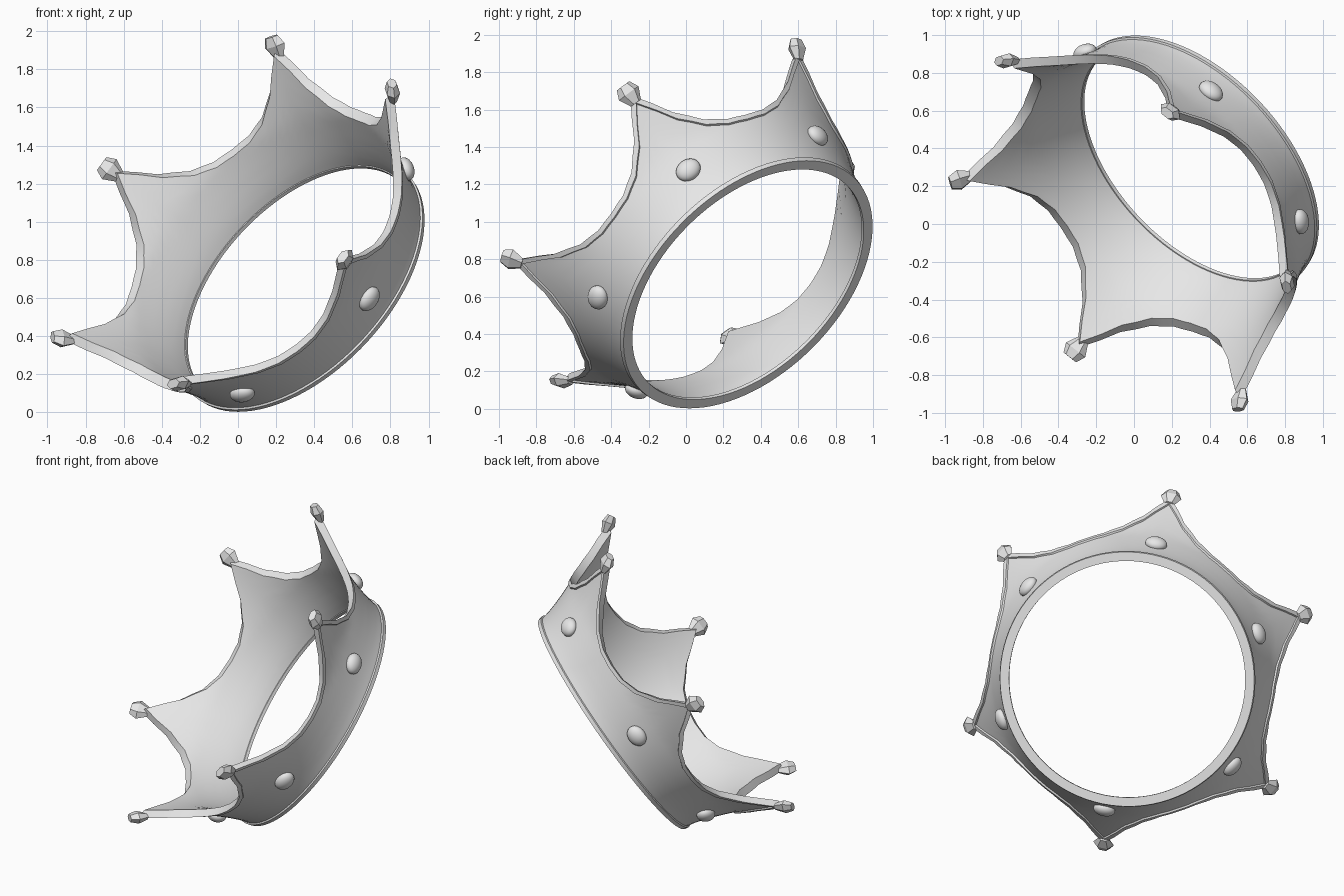
import bpy, bmesh, math
from mathutils import Matrix, Vector

if "Cube" in bpy.data.objects:
    bpy.data.objects.remove(bpy.data.objects["Cube"])

# tilted crown frame: z = crown axis, x = toward one of the six points
axis = Vector((-0.600, -0.562, 0.569)).normalized()
ex = Vector((0.78, -0.24, 0.58))
ex = (ex - axis * ex.dot(axis)).normalized()
ey = axis.cross(ex)
FRAME = Matrix((ex, ey, axis)).transposed().to_4x4()
FRAME.translation = Vector((0.317, 0.315, 0.682))

metal = bpy.data.materials.new("grey_metal")
metal.diffuse_color = (0.8, 0.8, 0.8, 1)
metal.use_nodes = True
metal.node_tree.nodes["Principled BSDF"].inputs["Base Color"].default_value = metal.diffuse_color

PROFILE = [(-.03, .795), (.04, .808), (.1, .825), (.17, .849), (.23, .872), (.3, .90),
           (.37, .94), (.45, .99), (.6, 1.095), (.7, 1.165)]
BASE = -.03


def wall_r(h):
    """Outer radius of the flared wall at height h."""
    for (a, ra), (b, rb) in zip(PROFILE, PROFILE[1:]):
        if h <= b:
            return ra + (rb - ra) * (h - a) / (b - a)
    return PROFILE[-1][1]


def tip_t(k, n):
    """0 in a valley, 1 at a point."""
    return abs(((k / n) % 1) - 0.5) * 2


def top_h(t):
    """Scallop height, in four straight pieces from valley to point."""
    i = min(int(t * 4), 3)
    f = t * 4 - i
    lo, hi = ((j / 4) ** 2.6 for j in (i, i + 1))
    return 0.295 + 0.315 * (lo + (hi - lo) * f)


def finish(name, bm, angle=30):
    bmesh.ops.recalc_face_normals(bm, faces=bm.faces)
    bm.transform(FRAME)
    me = bpy.data.meshes.new(name)
    bm.to_mesh(me)
    bm.free()
    ob = bpy.data.objects.new(name, me)
    bpy.context.collection.objects.link(ob)
    me.materials.append(metal)
    if angle:
        bpy.ops.object.select_all(action='DESELECT')
        ob.select_set(True)
        bpy.context.view_layer.objects.active = ob
        bpy.ops.object.shade_smooth_by_angle(angle=math.radians(angle))
    return ob


def sweep(name, section, n=16):
    """Revolve a closed (r, h) section that may change with t."""
    bm = bmesh.new()
    rings = []
    for k in range(6 * n):
        a = k * math.tau / (6 * n)
        rings.append([bm.verts.new((r * math.cos(a), r * math.sin(a), h))
                      for r, h in section(tip_t(k, n))])
    m = len(rings[0])
    for k, ring in enumerate(rings):
        nxt = rings[(k + 1) % len(rings)]
        for j in range(m):
            i = (j + 1) % m
            bm.faces.new((ring[j], ring[i], nxt[i], nxt[j]))
    return finish(name, bm)


# flared wall with scalloped top and a raised border along its outer edge
def wall_section(t):
    top = top_h(t)
    slope = 0.315 * 2.6 * t ** 1.6 / (0.52 * wall_r(top))
    low = top - .024 * math.sqrt(1 + slope * slope)
    hs = [BASE + .01 + (low - BASE - .01) * i / 12 for i in range(13)]
    outer = [(wall_r(h), h) for h in hs]
    border = [(wall_r(low) + .012, low), (wall_r(top) + .012, top), (wall_r(top) - .045, top)]
    return outer + border + [(wall_r(h) - .045, h) for h in reversed(hs)]


sweep("crown_wall", wall_section)
sweep("base_ring", lambda t: [(.748, BASE), (.805, BASE), (.81, BASE + .025),
                              (.80, BASE + .032), (.748, BASE + .02)])

for i in range(6):
    rot = Matrix.Rotation(i * math.tau / 6, 4, 'Z')
    # smooth oval stone below each point
    bm = bmesh.new()
    bmesh.ops.create_uvsphere(bm, u_segments=24, v_segments=14, radius=1)
    bm.transform(rot @ Matrix.Translation((.858, 0, .17))
                 @ Matrix.Rotation(math.radians(20), 4, 'Y')
                 @ Matrix.Diagonal((.042, .07, .058, 1)))
    finish(f"oval_stone_{i + 1}", bm, 60)

    # faceted finial on each point: six-sided, flattened across the wall
    bm = bmesh.new()
    loops = []
    for z, s in ((-.065, .5), (.0, 1), (.05, .65)):
        loops.append([bm.verts.new((.04 * s * math.cos(j * math.pi / 3 + math.pi / 6),
                                    .066 * s * math.sin(j * math.pi / 3 + math.pi / 6), z))
                      for j in range(6)])
    for lo, hi in zip(loops, loops[1:]):
        for j in range(6):
            q = (j + 1) % 6
            bm.faces.new((lo[j], lo[q], hi[q], hi[j]))
    bm.faces.new(loops[0])
    bm.faces.new(loops[-1])
    bm.transform(rot @ Matrix.Translation((1.117, 0, .625))
                 @ Matrix.Rotation(math.radians(35), 4, 'Y'))
    finish(f"point_finial_{i + 1}", bm, 0)
